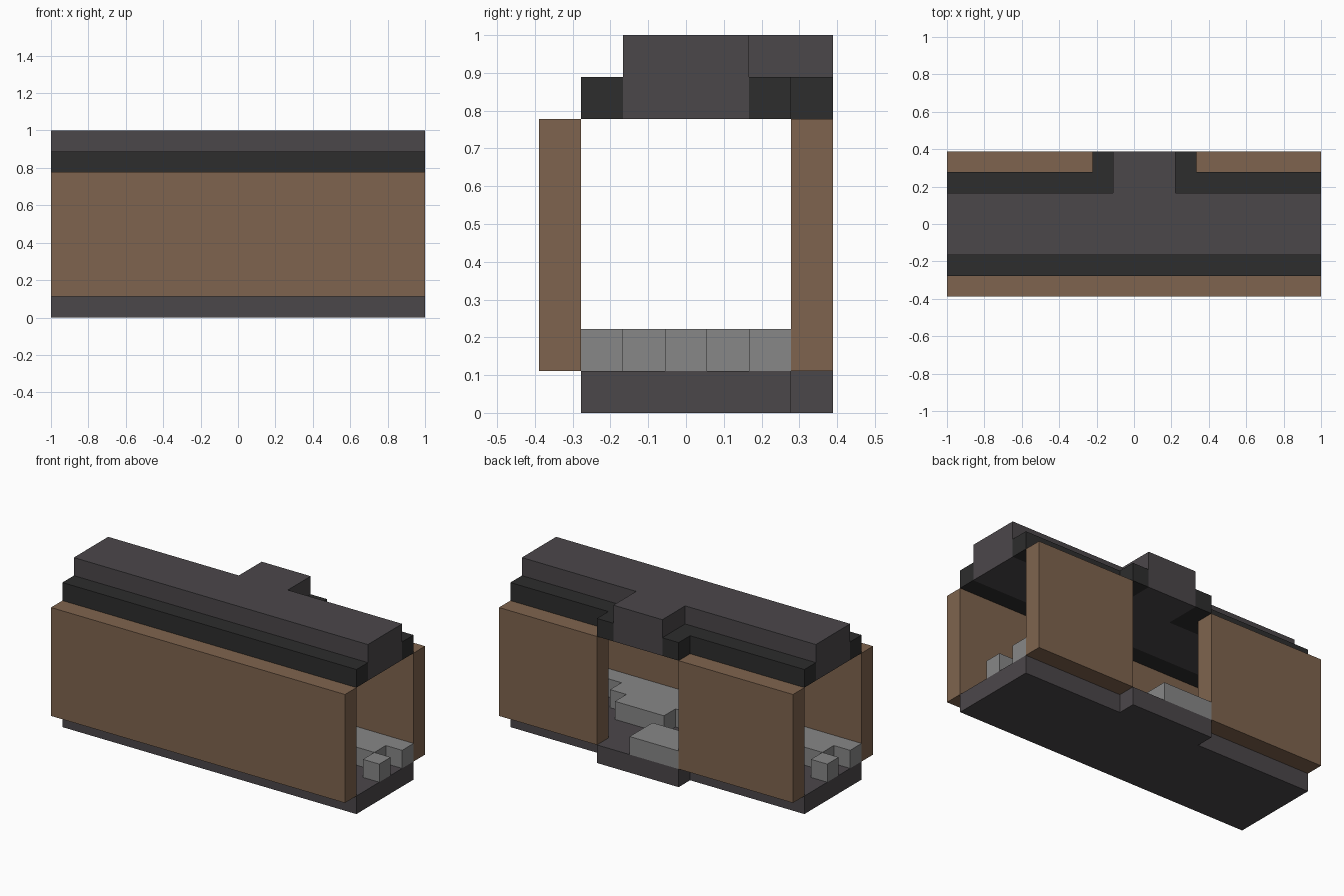
import bpy
import bmesh

cube = bpy.data.objects.get("Cube")
if cube:
    bpy.data.objects.remove(cube, do_unlink=True)

U = 1 / 9  # one block


def srgb(c):
    c /= 255
    return c / 12.92 if c <= 0.04045 else ((c + 0.055) / 1.055) ** 2.4


def material(name, rgb):
    m = bpy.data.materials.new(name)
    m.use_nodes = True
    color = [srgb(c) for c in rgb] + [1]
    m.diffuse_color = color
    m.node_tree.nodes["Principled BSDF"].inputs["Base Color"].default_value = color
    return m


brown = material("earth brown", (127, 100, 78))
slate = material("slate", (75, 71, 74))
black = material("charcoal", (45, 45, 45))
gray = material("rubble gray", (135, 135, 135))


def prism(name, outline, z0, z1, mat):
    """Extrude a flat outline, given in blocks, from z0 up to z1."""
    bm = bmesh.new()
    face = bm.faces.new([bm.verts.new((x * U, y * U, z0 * U)) for x, y in outline])
    top = bmesh.ops.extrude_face_region(bm, geom=[face])["geom"]
    bmesh.ops.translate(bm, vec=(0, 0, (z1 - z0) * U),
                        verts=[v for v in top if isinstance(v, bmesh.types.BMVert)])
    bmesh.ops.recalc_face_normals(bm, faces=bm.faces[:])
    mesh = bpy.data.meshes.new(name)
    bm.to_mesh(mesh)
    bm.free()
    mesh.materials.append(mat)
    obj = bpy.data.objects.new(name, mesh)
    bpy.context.collection.objects.link(obj)


def rect(x0, x1, y0, y1):
    return [(x0, y0), (x1, y0), (x1, y1), (x0, y1)]


def tee(left, right, half, back=3.5):
    """Full-length strip with an arm reaching the back."""
    return [(-9, -half), (9, -half), (9, half), (right, half),
            (right, back), (left, back), (left, half), (-9, half)]


# Floor with the doorway step
prism("floor", tee(-2, 3, 2.5), 0, 1, slate)

# Walls, with the doorway gap in the back
prism("front_wall", rect(-9, 9, -3.5, -2.5), 1, 7, brown)
prism("back_wall_right", rect(-9, -2, 2.5, 3.5), 1, 7, brown)
prism("back_wall_left", rect(3, 9, 2.5, 3.5), 1, 7, brown)

# Roof: tall ridge with a lower border
prism("roof_ridge", tee(-1, 2, 1.5), 7, 9, slate)
prism("roof_border_front", rect(-9, 9, -2.5, -1.5), 7, 8, black)
for name, end, inner, outer in (("right", -9, -1, -2), ("left", 9, 2, 3)):
    prism("roof_border_back_" + name,
          [(end, 1.5), (inner, 1.5), (inner, 3.5), (outer, 3.5),
           (outer, 2.5), (end, 2.5)], 7, 8, black)

# Rubble at both ends, the same heap turned half round
end_heap = [(9, 2.5), (4, 2.5), (4, 1.5), (6, 1.5), (6, .5), (8, .5), (8, 1.5), (9, 1.5)]
for name, s in (("left", 1), ("right", -1)):
    prism("end_rubble_" + name, [(s * x, s * y) for x, y in end_heap], 1, 2, gray)
    prism("loose_block_" + name, rect(8 * s, 9 * s, -.5, .5), 1, 2, gray)

# Rubble inside the doorway
prism("middle_rubble",
      [(-2, -2.5), (7, -2.5), (7, -1.5), (5, -1.5), (5, -.5), (4, -.5),
       (4, .5), (1, .5), (1, -.5), (-1, -.5), (-1, -1.5), (-2, -1.5)], 1, 2, gray)
prism("doorway_rubble", rect(-2, 1, 1.5, 3.5), 1, 2, gray)
